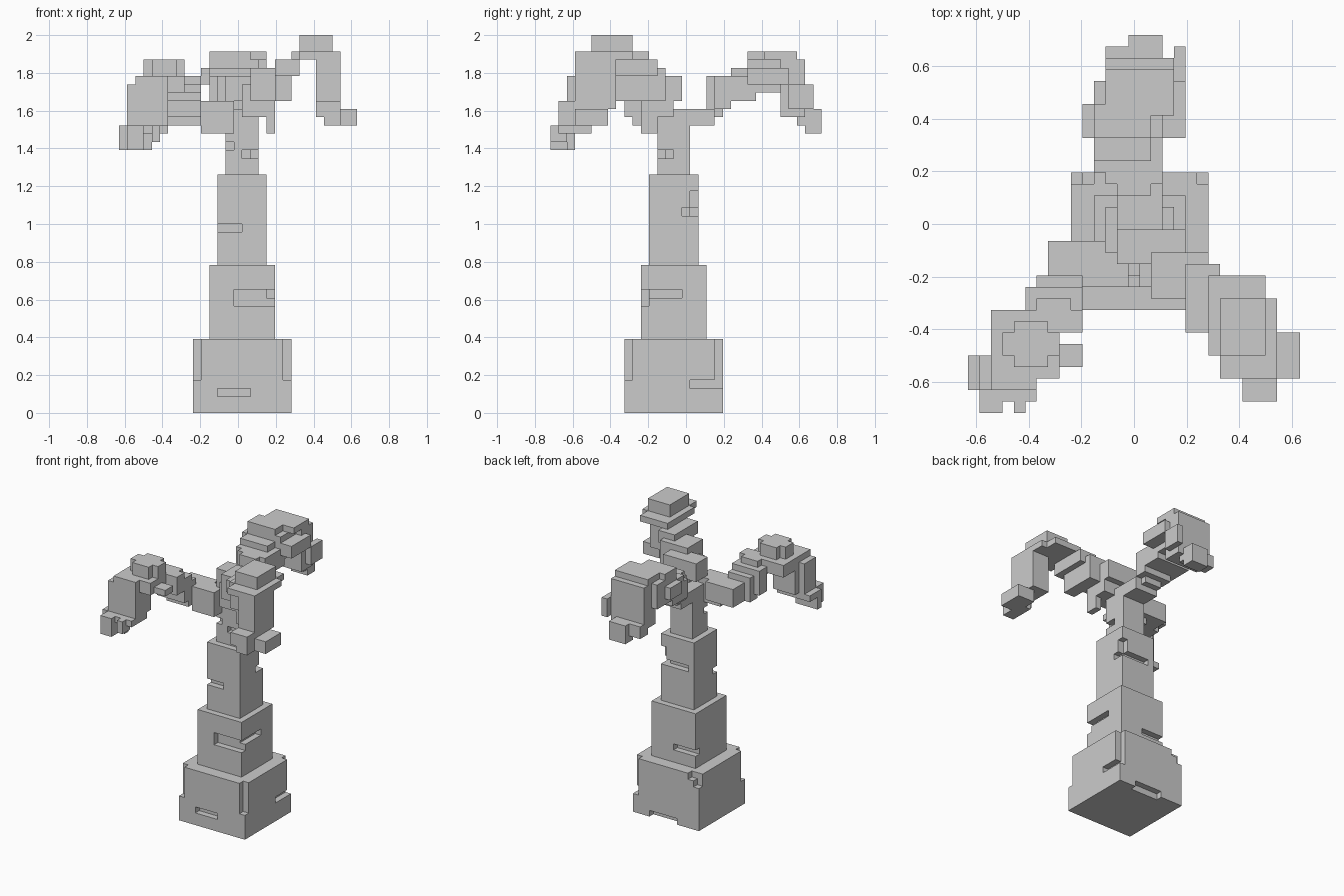
import bpy
import bmesh
from mathutils import Vector

UNIT = 1 / 23  # edge length of one block

start_cube = bpy.data.objects.get("Cube")
if start_cube:
    bpy.data.objects.remove(start_cube, do_unlink=True)

grey = bpy.data.materials.new("plain grey")
grey.use_nodes = True
grey.diffuse_color = (0.6, 0.6, 0.6, 1)
shader = next(n for n in grey.node_tree.nodes if n.type == "BSDF_PRINCIPLED")
shader.inputs["Base Color"].default_value = grey.diffuse_color
shader.inputs["Roughness"].default_value = 0.9


def box(x, y, z):
    """All grid cells inside the given ranges."""
    return {(i, j, k) for i in range(*x) for j in range(*y) for k in range(*z)}


def blocks(solid, cuts=()):
    """Union of the solid boxes, less the cut boxes."""
    cells = set().union(*(box(*b) for b in solid))
    return cells.difference(*(box(*b) for b in cuts))


# Trunk tiers with slots and chipped corners
base = blocks(
    [((-6, 6), (-8, 4), (0, 9))],
    [((-3, 1), (-8, -7), (2, 3)),
     ((-6, -5), (-8, -7), (4, 9)),
     ((5, 6), (-8, -7), (4, 9)),
     ((5, 6), (3, 4), (4, 9)),
     ((5, 6), (0, 4), (3, 4)),
     ((-6, -5), (3, 4), (7, 9)),
     ((-6, -4), (3, 4), (8, 9)),
     ((-2, 3), (3, 4), (0, 1))])

lower = blocks(
    [((-4, 4), (-6, 2), (9, 18))],
    [((-1, 4), (-6, -5), (13, 15)),
     ((3, 4), (-6, -1), (14, 15)),
     ((-4, 0), (1, 2), (11, 12))])

upper = blocks(
    [((-3, 3), (-5, 1), (18, 29))],
    [((-3, 0), (-5, -4), (22, 23)),
     ((-2, 3), (0, 1), (24, 25)),
     ((2, 3), (0, 1), (24, 27)),
     ((2, 3), (-1, 1), (24, 25))])

neck = blocks(
    [((-2, 2), (-4, 0), (29, 37))],
    [((-2, -1), (-4, -3), (32, 33)),
     ((0, 2), (-4, -3), (31, 32)),
     ((1, 2), (-4, -2), (31, 32))])

# Tall frond arching to the front left
left_frond = blocks([
    ((0, 4), (-6, -2), (36, 40)),      # stem
    ((3, 4), (-6, -4), (34, 36)),
    ((-2, 4), (-4, -1), (38, 41)),     # side leaflets
    ((1, 5), (-7, -3), (38, 42)),
    ((4, 7), (-10, -4), (41, 43)),
    ((4, 6), (-9, -3), (38, 42)),
    ((6, 11), (-12, -5), (43, 44)),    # canopy
    ((7, 12), (-14, -7), (43, 44)),
    ((7, 11), (-12, -7), (44, 46)),
    ((9, 12), (-14, -9), (37, 44)),    # hanging end
    ((11, 14), (-14, -10), (35, 37)),
    ((9, 12), (-16, -13), (36, 38)),
    ((10, 12), (-16, -12), (35, 37))])

# Lower frond arching to the front right
right_frond = blocks([
    ((-5, -1), (-6, -3), (34, 38)),    # stem
    ((-8, -3), (-5, -2), (35, 38)),
    ((-9, -5), (-7, -5), (35, 39)),
    ((-10, -5), (-8, -6), (36, 40)),
    ((-9, -6), (-10, -7), (38, 41)),
    ((-9, -5), (-10, -8), (38, 41)),
    ((-13, -5), (-13, -11), (39, 40)),  # canopy
    ((-13, -7), (-14, -8), (39, 41)),
    ((-12, -7), (-12, -10), (41, 43)),
    ((-11, -8), (-13, -9), (41, 43)),
    ((-13, -9), (-15, -11), (35, 41)),  # hanging end
    ((-14, -12), (-15, -12), (35, 40)),
    ((-15, -11), (-15, -14), (32, 35)),
    ((-15, -9), (-14, -12), (34, 35)),
    ((-14, -12), (-17, -14), (32, 35)),
    ((-14, -9), (-16, -14), (34, 35)),
    ((-11, -10), (-17, -15), (33, 35))])

# Frond arching to the back
back_frond = blocks([
    ((-2, 2), (-1, 3), (35, 37)),      # stem
    ((-2, 1), (2, 4), (36, 41)),
    ((-3, 2), (3, 5), (37, 41)),
    ((-4, 2), (4, 8), (38, 41)),       # side leaflets
    ((-4, 1), (5, 8), (39, 42)),
    ((-5, 4), (7, 10), (40, 42)),      # canopy
    ((-4, 2), (7, 12), (39, 43)),
    ((-4, 4), (9, 12), (40, 42)),
    ((-4, 1), (7, 10), (43, 44)),
    ((-3, 3), (9, 13), (43, 44)),
    ((-3, 3), (11, 14), (36, 43)),     # hanging end
    ((3, 4), (12, 15), (37, 40)),
    ((-3, 2), (13, 15), (35, 37)),
    ((-1, 2), (14, 16), (34, 37))])

parts = {
    "trunk_base": base,
    "trunk_lower": lower,
    "trunk_upper": upper,
    "trunk_neck": neck,
    "left_frond": left_frond,
    "right_frond": right_frond,
    "back_frond": back_frond,
}
occupied = set().union(*parts.values())


def build(name, cells):
    """Skin the cells with the faces that touch open space."""
    bm = bmesh.new()
    for cell in cells:
        for axis in range(3):
            for side in (0, 1):
                near = list(cell)
                near[axis] += 2 * side - 1
                if tuple(near) in occupied:
                    continue
                u, v = (axis + 1) % 3, (axis + 2) % 3
                ring = []
                for du, dv in ((0, 0), (1, 0), (1, 1), (0, 1)):
                    p = Vector(cell)
                    p[axis] += side
                    p[u] += du
                    p[v] += dv
                    p += Vector((0.5, 0.5, 0))
                    ring.append(bm.verts.new(p * UNIT))
                bm.faces.new(ring if side else ring[::-1])
    bmesh.ops.remove_doubles(bm, verts=bm.verts, dist=UNIT / 10)
    mesh = bpy.data.meshes.new(name)
    bm.to_mesh(mesh)
    bm.free()
    mesh.materials.append(grey)
    obj = bpy.data.objects.new(name, mesh)
    bpy.context.scene.collection.objects.link(obj)


taken = set()
for name, cells in parts.items():
    build(name, cells - taken)
    taken |= cells
